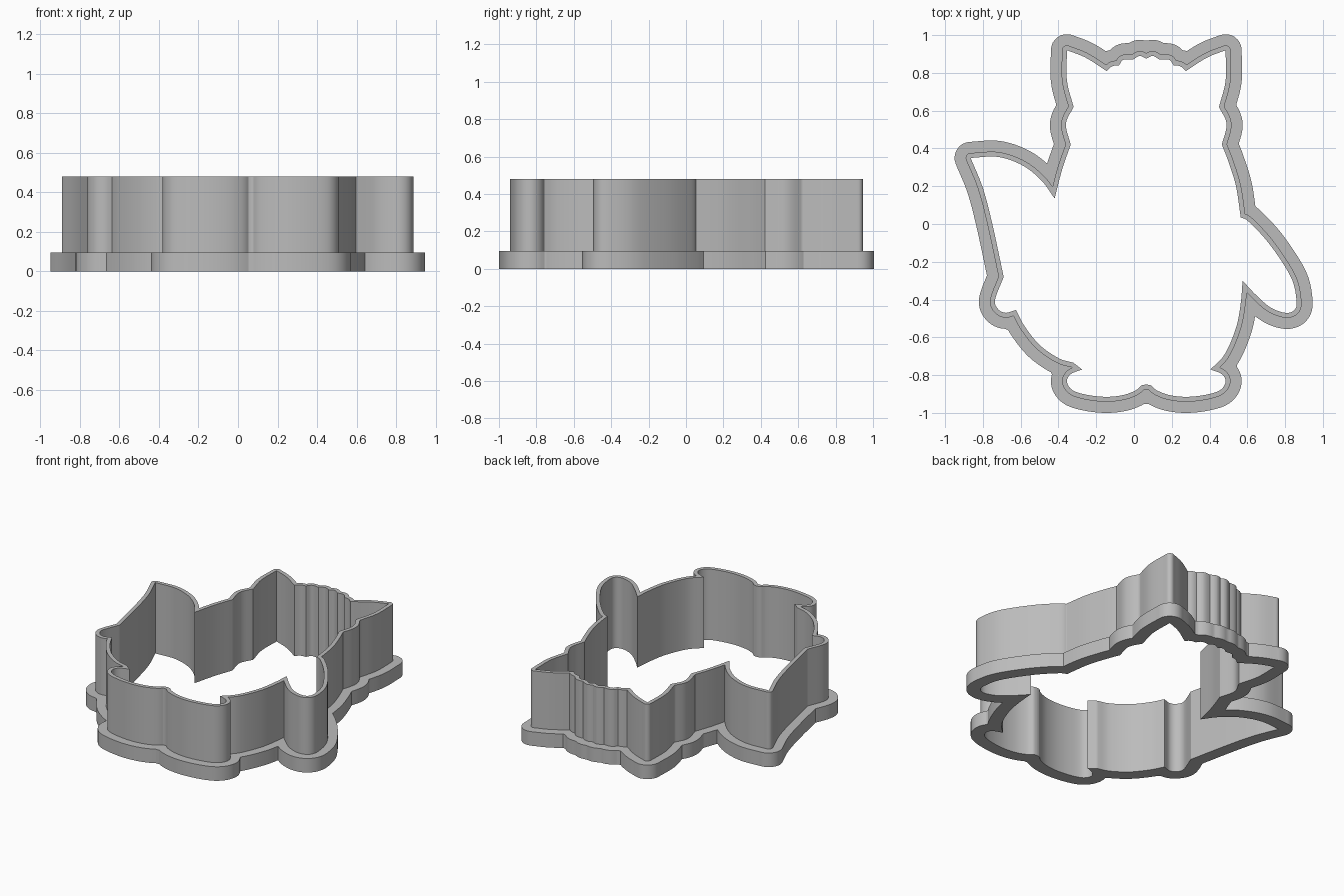
import bpy, bmesh, math
from mathutils import Vector
from mathutils.kdtree import KDTree

if "Cube" in bpy.data.objects:
    bpy.data.objects.remove(bpy.data.objects["Cube"])

BLADE, FLANGE = 0.026, 0.085        # widths measured outward from the inner outline
FLANGE_TOP, BLADE_TOP = 0.095, 0.48
AXIS = 6.5                          # mirror line of head and feet, in hundredths
STEP = 0.008

# Smooth strokes in hundredths of a unit, meeting at sharp corners
# Half head, from neck to crown, measured from the mirror line
half_head = [
    [(40, 42), (42.5, 53), (38.5, 62)],
    [(38.5, 62), (42, 76), (42, 92)],
    [(42, 92), (32, 88), (21, 81)],
    [(21, 81), (18, 83.5), (14.5, 84)],
    [(14.5, 84), (12, 87), (7, 87)],
    [(7, 87), (3.5, 89), (0, 87.5)],
]
# Half of the feet, from the middle out to the ankle
half_feet = [
    [(0, -85), (2.5, -85.5), (5.5, -88), (12, -90.5), (21, -91.5),
     (31, -90.5), (39, -88), (42, -83.5), (40, -79.5), (34, -77)],
]
# Raised limb and hip on one side
right_side = [
    [(-33.5, 42), (-38, 29), (-42, 13.5)],
    [(-42, 13.5), (-49, 23), (-59, 31), (-72, 35.5), (-86.5, 35)],
    [(-86.5, 35), (-80, 19), (-75, 0), (-69, -28)],
    [(-69, -28), (-73.5, -40), (-72, -45), (-68, -47), (-62.5, -45.5)],
    [(-62.5, -45.5), (-58, -54), (-50, -64), (-40, -71), (-32, -73.5)],
    [(-32, -73.5), (-27.5, -77)],
]
# Leg, lowered arm and flank on the other side
left_side = [
    [(40.5, -77), (48, -69), (54, -55), (56.5, -42), (57.5, -30)],
    [(57.5, -30), (64, -37), (72, -44), (80, -47), (85, -45.5),
     (86, -40), (83, -28), (72, -11), (61, 1), (56.5, 3.5)],
    [(56.5, 3.5), (54, 20), (50, 33), (46.5, 42)],
]


def place(strokes, side):
    """Shift strokes to the mirror line; side -1 mirrors and reverses them."""
    moved = [[(AXIS + side * x, y) for x, y in s] for s in strokes]
    return moved if side > 0 else [s[::-1] for s in moved[::-1]]


def sample(stroke):
    """Evenly spaced points along a smooth curve through the stroke."""
    p = [Vector(q) / 100 for q in stroke]
    p = [2 * p[0] - p[1]] + p + [2 * p[-1] - p[-2]]
    out = []
    for a, b, c, d in zip(p, p[1:], p[2:], p[3:]):
        n = max(2, math.ceil((c - b).length / STEP))
        for i in range(n):
            t = i / n
            out.append(b + t / 2 * (c - a + t * (2 * a - 5 * b + 4 * c - d
                                                 + t * (3 * (b - c) + d - a))))
    return out


def grow(loop, dist):
    """Offset a counterclockwise loop outward, rounding corners, trimming overlaps."""
    tree = KDTree(len(loop))
    for i, p in enumerate(loop):
        tree.insert(p.to_3d(), i)
    tree.balance()
    out = []
    for i, p in enumerate(loop):
        before = p - loop[i - 1]
        after = loop[(i + 1) % len(loop)] - p
        start = math.atan2(-before.x, before.y)
        turn = math.atan2(before.cross(after), before.dot(after))
        n = max(1, math.ceil(turn / 0.25))
        for k in range(n + 1) if n > 1 else [0.5]:
            ang = start + turn * k / n
            q = p + dist * Vector((math.cos(ang), math.sin(ang)))
            if tree.find(q.to_3d())[2] > dist - 0.001:
                out.append(q)
    return out


def ring(name, inner, outer, low, high, mat):
    """Flat band between two loops, extruded upward."""
    bm = bmesh.new()
    edges = []
    for loop in (inner, outer):
        vs = [bm.verts.new((p.x, p.y, low)) for p in loop]
        edges += [bm.edges.new((vs[i - 1], vs[i])) for i in range(len(vs))]
    bmesh.ops.triangle_fill(bm, edges=edges, use_beauty=True, normal=(0, 0, 1))
    ext = bmesh.ops.extrude_face_region(bm, geom=bm.faces[:], use_keep_orig=True)
    top = [g for g in ext["geom"] if isinstance(g, bmesh.types.BMVert)]
    bmesh.ops.translate(bm, verts=top, vec=(0, 0, high - low))
    bmesh.ops.recalc_face_normals(bm, faces=bm.faces[:])
    mesh = bpy.data.meshes.new(name)
    bm.to_mesh(mesh)
    bm.free()
    mesh.materials.append(mat)
    obj = bpy.data.objects.new(name, mesh)
    bpy.context.collection.objects.link(obj)
    bpy.ops.object.select_all(action="DESELECT")
    obj.select_set(True)
    bpy.context.view_layer.objects.active = obj
    bpy.ops.object.shade_smooth_by_angle(angle=math.radians(25))


grey = bpy.data.materials.new("grey plastic")
grey.use_nodes = True
grey.diffuse_color = (0.5, 0.5, 0.5, 1)
grey.node_tree.nodes["Principled BSDF"].inputs["Base Color"].default_value = grey.diffuse_color

# Full inner outline, counterclockwise
strokes = (place(half_head, 1) + place(half_head, -1) + right_side
           + place(half_feet, -1) + place(half_feet, 1) + left_side)
outline = [p for s in strokes for p in sample(s)]

ring("base_flange", outline, grow(outline, FLANGE), 0, FLANGE_TOP, grey)
ring("cutting_wall", outline, grow(outline, BLADE), FLANGE_TOP, BLADE_TOP, grey)
